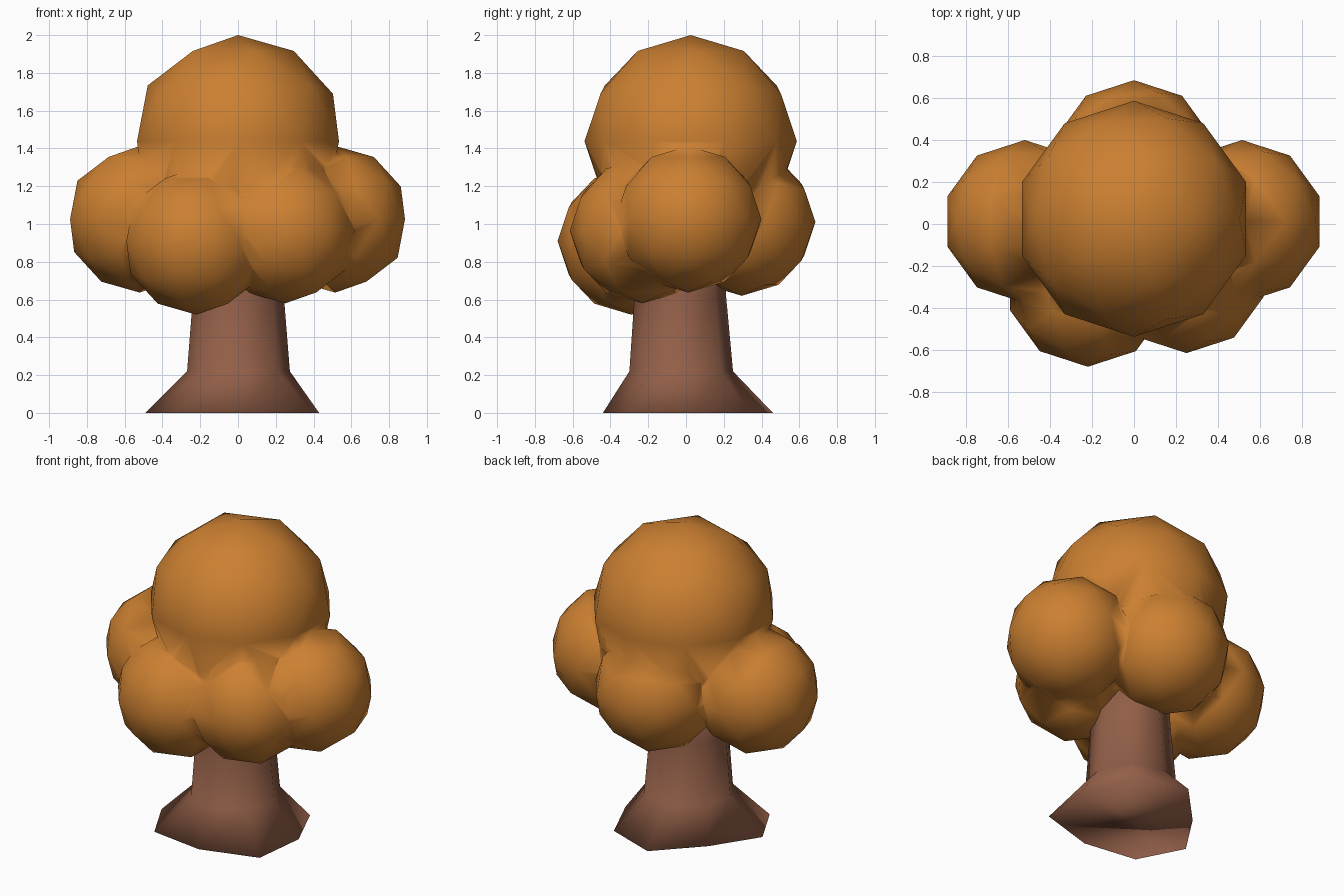
import bpy, bmesh
from mathutils import Vector

if "Cube" in bpy.data.objects:
    bpy.data.objects.remove(bpy.data.objects["Cube"])


def material(name, rgb):
    m = bpy.data.materials.new(name)
    m.diffuse_color = (*rgb, 1)
    m.use_nodes = True
    m.node_tree.nodes["Principled BSDF"].inputs["Base Color"].default_value = m.diffuse_color
    return m


def add_object(name, bm, mat):
    mesh = bpy.data.meshes.new(name)
    bmesh.ops.recalc_face_normals(bm, faces=bm.faces)
    for f in bm.faces:
        f.smooth = True
    bm.to_mesh(mesh)
    bm.free()
    mesh.materials.append(mat)
    ob = bpy.data.objects.new(name, mesh)
    bpy.context.collection.objects.link(ob)
    return ob


def leaf_ball(name, centre, radius):
    bm = bmesh.new()
    bmesh.ops.create_icosphere(bm, subdivisions=2, radius=radius)
    bmesh.ops.translate(bm, verts=bm.verts, vec=Vector(centre))
    return add_object(name, bm, orange)


orange = material("autumn_orange", (0.60, 0.215, 0.031))
brown = material("bark_brown", (0.29, 0.115, 0.065))

# Trunk: irregular eight-sided root flare narrowing to a column
roots = [(.43, .02), (.29, .34), (-.04, .46), (-.30, .19),
         (-.49, -.10), (-.34, -.39), (.02, -.44), (.39, -.33)]
bm = bmesh.new()
rings = []
base = [bm.verts.new((x, y, 0)) for x, y in roots]
rings.append(base)
for z, r, cy in [(.22, .275, -.025), (.62, .243, -.03), (1.0, .22, -.03)]:
    ring = []
    for x, y in roots:
        d = Vector((x, y)).normalized() * r
        ring.append(bm.verts.new((d.x, d.y + cy, z)))
    rings.append(ring)
for low, high in zip(rings, rings[1:]):
    for i in range(8):
        j = (i + 1) % 8
        bm.faces.new((low[i], low[j], high[j], high[i]))
bm.faces.new(base[::-1])
bm.faces.new(rings[-1])
add_object("trunk", bm, brown)

# Foliage: large crown ball merged with five smaller balls
foliage = leaf_ball("foliage", (0, .025, 1.438), .562)
small = [(-.52, .012, 1.025, .388), (.515, .012, 1.025, .388),
         (-.22, -.29, .91, .39), (.25, -.23, .965, .385),
         (0, .295, 1.01, .39)]
helpers = []
for i, (x, y, z, r) in enumerate(small):
    ball = leaf_ball(f"leaf_ball_{i}", (x, y, z), r)
    ball.hide_render = True
    helpers.append(ball)
    mod = foliage.modifiers.new("merge", 'BOOLEAN')
    mod.operation = 'UNION'
    mod.solver = 'EXACT'
    mod.object = ball

# Bake the union and drop the helper balls
bpy.context.view_layer.update()
deps = bpy.context.evaluated_depsgraph_get()
merged = bpy.data.meshes.new_from_object(foliage.evaluated_get(deps))
foliage.modifiers.clear()
foliage.data = merged
for ball in helpers:
    bpy.data.objects.remove(ball)
for p in merged.polygons:
    p.use_smooth = True
